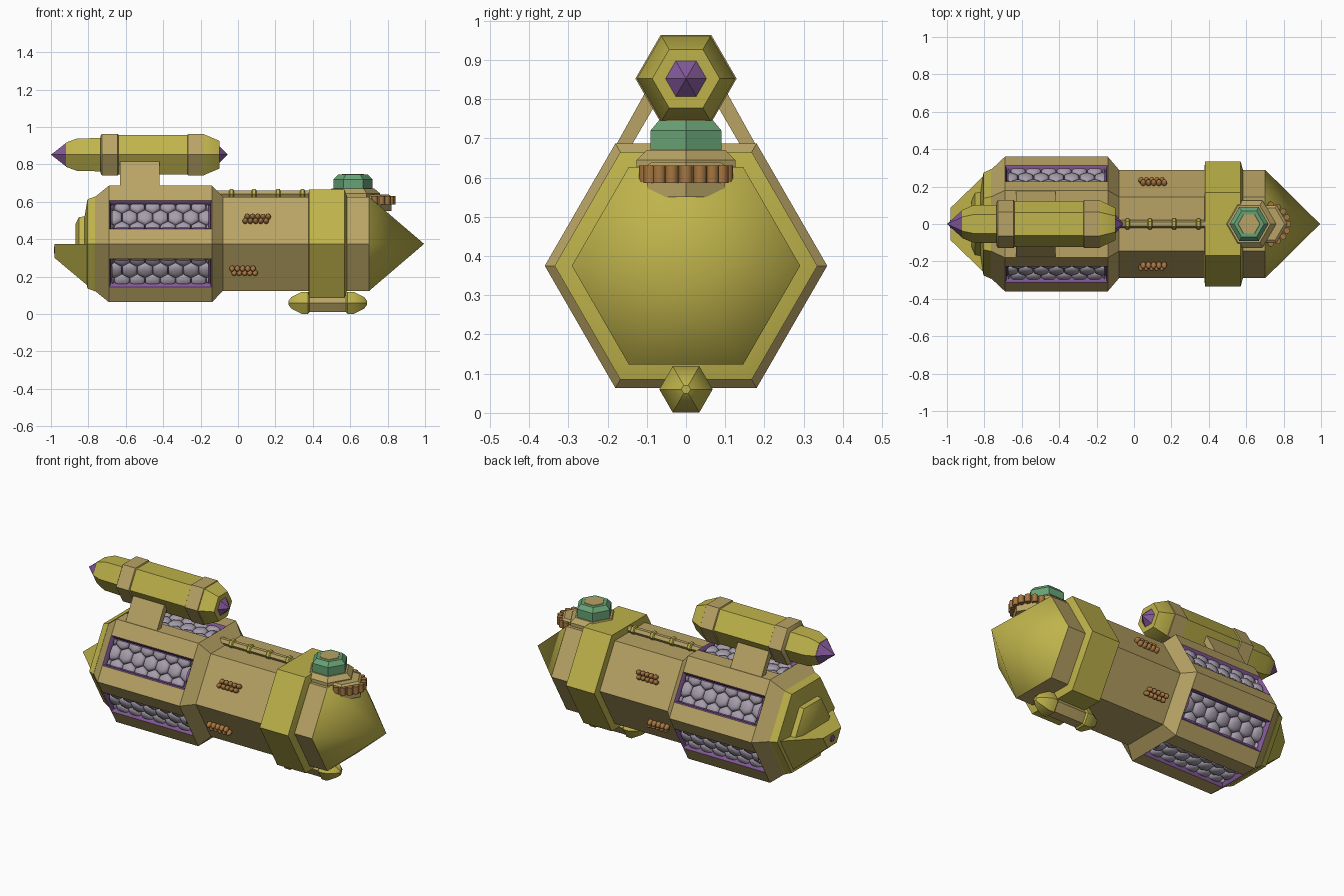
import bpy, bmesh, math
from mathutils import Vector, Matrix

if "Cube" in bpy.data.objects:
    bpy.data.objects.remove(bpy.data.objects["Cube"])

def material(name, rgb):
    m = bpy.data.materials.new(name)
    m.diffuse_color = (*rgb, 1)
    m.use_nodes = True
    m.node_tree.nodes["Principled BSDF"].inputs["Base Color"].default_value = m.diffuse_color
    return m

TAN = material("tan", (0.48, 0.37, 0.13))
OLIVE = material("olive", (0.52, 0.45, 0.07))
PURPLE = material("purple", (0.23, 0.10, 0.32))
GREEN = material("green", (0.14, 0.37, 0.18))
GREY = material("grey", (0.38, 0.34, 0.41))
BROWN = material("brown", (0.38, 0.18, 0.05))

def finish(name, bm, mats, angle=35):
    me = bpy.data.meshes.new(name)
    bm.to_mesh(me)
    bm.free()
    for m in mats:
        me.materials.append(m)
    me.polygons.foreach_set("use_smooth", [True] * len(me.polygons))
    me.set_sharp_from_angle(angle=math.radians(angle))
    ob = bpy.data.objects.new(name, me)
    bpy.context.collection.objects.link(ob)
    return ob

def hexagon(r):
    return [(r * math.cos(k * math.pi / 3), r * math.sin(k * math.pi / 3)) for k in range(6)]

def loft_bm(profile, shape=hexagon, axis="x"):
    """Join cross-sections (position, radius) along an axis and cap both ends."""
    bm = bmesh.new()
    rings = []
    for p, r in profile:
        rings.append([bm.verts.new((p, a, b) if axis == "x" else (a, b, p)) for a, b in shape(max(r, 1e-5))])
    n = len(rings[0])
    for A, B in zip(rings, rings[1:]):
        for i in range(n):
            bm.faces.new((A[i], A[(i + 1) % n], B[(i + 1) % n], B[i]))
    bm.faces.new(rings[0][::-1])
    bm.faces.new(rings[-1])
    bmesh.ops.remove_doubles(bm, verts=bm.verts, dist=1e-4)
    bmesh.ops.recalc_face_normals(bm, faces=bm.faces)
    return bm

def loft(name, profile, mat, at, axis="x", angle=35):
    bm = loft_bm(profile, axis=axis)
    bmesh.ops.translate(bm, verts=bm.verts, vec=at)
    return finish(name, bm, [mat], angle)

AX = (0, 0, 0.375)      # main hull axis
PANEL = 0.087           # half width of the recessed panels

# Hull: hexagon with a strip along each side for the recessed panels
def striped_hexagon(r):
    pts = hexagon(r)
    out = []
    for k in range(6):
        a, b = Vector(pts[k]), Vector(pts[(k + 1) % 6])
        t = PANEL / r
        out += [tuple(a), tuple(a.lerp(b, 0.5 - t)), tuple(a.lerp(b, 0.5 + t))]
    return out

bm = loft_bm([(-0.77, 0.285), (-0.69, 0.36), (-0.14, 0.36), (-0.08, 0.29), (0.70, 0.29)], striped_hexagon)
strips = []
for f in bm.faces:
    c = f.calc_center_median()
    if abs(c.x + 0.415) < 0.01 and math.hypot(c.y, c.z) < 0.315:
        strips.append(f)
for thick, depth in ((0.01, -0.01), (0.004, -0.025)):
    rim = bmesh.ops.inset_individual(bm, faces=strips, thickness=thick, depth=depth)["faces"]
    for f in rim + strips:
        f.material_index = 1
bmesh.ops.translate(bm, verts=bm.verts, vec=AX)
finish("hull", bm, [TAN, PURPLE])

# Honeycomb cells, trimmed to the panel opening, one set per hull side
def honeycomb():
    bm = bmesh.new()
    pitch = 0.082
    for row in range(-1, 2):
        for col in range(-4, 5):
            u, v = (col + 0.5 * (row % 2)) * pitch, row * pitch * 0.866
            rings = []
            for r, h in ((0.046, 0), (0.044, 0.012), (0.034, 0.021), (0.016, 0.025)):
                rings.append([bm.verts.new((u + r * math.sin(k * math.pi / 3),
                                            v + r * math.cos(k * math.pi / 3), h)) for k in range(6)])
            for A, B in zip(rings, rings[1:]):
                for i in range(6):
                    bm.faces.new((A[i], B[i], B[(i + 1) % 6], A[(i + 1) % 6]))
            bm.faces.new(rings[-1])
    bmesh.ops.recalc_face_normals(bm, faces=bm.faces)
    for co, no in (((0.258, 0, 0), (1, 0, 0)), ((-0.258, 0, 0), (-1, 0, 0)),
                   ((0, 0.073, 0), (0, 1, 0)), ((0, -0.073, 0), (0, -1, 0))):
        bmesh.ops.bisect_plane(bm, geom=bm.verts[:] + bm.edges[:] + bm.faces[:],
                               plane_co=co, plane_no=no, clear_outer=True)
    return bm

for k in range(6):
    bm = honeycomb()
    bm.transform(Matrix.Translation((-0.415, 0, 0.375)) @ Matrix.Rotation(k * math.pi / 3, 4, 'X')
                 @ Matrix.Translation((0, 0, 0.277)))
    finish(f"honeycomb_panel_{k + 1}", bm, [GREY], 50)

# Nose and collar
loft("nose_cone", [(0.70, 0.291), (0.995, 0)], OLIVE, AX, angle=45)
loft("collar", [(0.375, 0.28), (0.38, 0.335), (0.57, 0.335), (0.585, 0.28)], OLIVE, AX)

# Tail: stepped upper half and a longer tapered lower half
loft("tail_steps", [(-0.765, 0.292), (-0.805, 0.275), (-0.82, 0.17), (-0.85, 0.165), (-0.87, 0.12)], OLIVE, AX)
bm = loft_bm([(-0.765, 0.295), (-0.98, 0.087)])
cut = bmesh.ops.bisect_plane(bm, geom=bm.verts[:] + bm.edges[:] + bm.faces[:],
                             plane_co=(0, 0, 0), plane_no=(0, 0, 1), clear_outer=True)
bmesh.ops.holes_fill(bm, edges=[e for e in bm.edges if e.is_boundary])
bmesh.ops.translate(bm, verts=bm.verts, vec=AX)
finish("tail_lower", bm, [OLIVE])
loft("tail_light", [(-0.97, 0.025), (-0.985, 0.02)], PURPLE, (0, 0, 0.342))

# Upper tube with bands, end caps and pointed lights
TUBE = (0, 0, 0.852)
loft("tube_body", [(-0.92, 0.075), (-0.86, 0.1), (-0.73, 0.103), (-0.64, 0.122), (-0.20, 0.122),
                   (-0.18, 0.125), (-0.10, 0.086), (-0.10, 0.058)], OLIVE, TUBE)
for i, x in enumerate((-0.685, -0.225)):
    loft(f"tube_band_{i + 1}", [(x - 0.05, 0.115), (x - 0.042, 0.129), (x + 0.042, 0.129), (x + 0.05, 0.115)], TAN, TUBE)
loft("tube_rear_light", [(-0.92, 0.072), (-1.0, 0)], PURPLE, TUBE)
loft("tube_front_light", [(-0.105, 0.058), (-0.055, 0)], PURPLE, TUBE)

# Slanted struts carrying the tube
for side, label in ((1, "left"), (-1, "right")):
    bm = bmesh.new()
    section = [(0.18, 0.68), (0.105, 0.815), (0.07, 0.80), (0.14, 0.68)]
    ends = [[bm.verts.new((x, side * y, z)) for y, z in section] for x in (-0.63, -0.42)]
    for i in range(4):
        j = (i + 1) % 4
        bm.faces.new((ends[0][i], ends[0][j], ends[1][j], ends[1][i]))
    bm.faces.new(ends[0])
    bm.faces.new(ends[1])
    bmesh.ops.recalc_face_normals(bm, faces=bm.faces)
    finish(f"strut_{label}", bm, [TAN])

# Spine pipe with rings
loft("spine_pipe", [(-0.12, 0.021), (0.39, 0.021)], TAN, (0, 0, 0.642))
for i, x in enumerate((-0.035, 0.085, 0.215, 0.345)):
    loft(f"spine_ring_{i + 1}", [(x - 0.013, 0.022), (x - 0.008, 0.029), (x + 0.008, 0.029), (x + 0.013, 0.022)],
         OLIVE, (0, 0, 0.643))

# Small vent bundles on the four slanted front faces
for side in (1, -1):
    for label, x0, z0, up in (("upper", 0.1, 0.503, 1), ("lower", 0.03, 0.238, -1)):
        bm = bmesh.new()
        normal = Vector((0, side * 0.866, up * 0.5))
        along = Vector((0, -side * 0.5, up * 0.866))
        base = Vector((x0, side * (0.29 - abs(z0 - 0.375) / 1.732), z0))
        for row in (-0.5, 0.5):
            for col in range(5):
                p = base + Vector(((col - 2 + row * 0.4) * 0.028, 0, 0)) + along * row * 0.026 + normal * 0.012
                bmesh.ops.create_uvsphere(bm, u_segments=8, v_segments=6, radius=0.015,
                                          matrix=Matrix.Translation(p) @ normal.to_track_quat('Z', 'Y').to_matrix().to_4x4()
                                          @ Matrix.Diagonal((1, 1, 1.4, 1)))
        finish(f"vent_{label}_{'left' if side > 0 else 'right'}", bm, [BROWN], 60)

# Turret on the nose: plinth, green dome, hatch and ribbed front skirt
loft("turret_plinth", [(0.58, 0.145), (0.645, 0.145), (0.67, 0.115)], TAN, (0.615, 0, 0), "z")
loft("turret_dome", [(0.66, 0.104), (0.72, 0.104), (0.745, 0.08)], GREEN, (0.615, 0, 0), "z")
loft("turret_hatch", [(0.74, 0.062), (0.748, 0.058)], TAN, (0.615, 0, 0), "z")
loft("skirt_core", [(0.55, 0.115), (0.63, 0.115), (0.64, 0.1)], TAN, (0.705, 0, 0), "z")
bm = bmesh.new()
for k in range(9):
    a = math.radians(-80 + k * 20)
    bmesh.ops.create_cone(bm, cap_ends=True, segments=8, radius1=0.017, radius2=0.017, depth=0.045,
                          matrix=Matrix.Translation((0.712 + 0.112 * math.cos(a), 0.105 * math.sin(a), 0.608)))
finish("skirt_ribs", bm, [BROWN], 50)

# Pod under the nose
POD = (0, 0, 0.06)
loft("pod_body", [(0.33, 0.055), (0.36, 0.058), (0.60, 0.058), (0.63, 0.055)], TAN, POD)
loft("pod_rear_cap", [(0.27, 0.012), (0.285, 0.035), (0.34, 0.068), (0.375, 0.068), (0.385, 0.055)], OLIVE, POD)
loft("pod_front_cap", [(0.575, 0.055), (0.585, 0.068), (0.62, 0.068), (0.675, 0.035), (0.69, 0.012)], OLIVE, POD)
